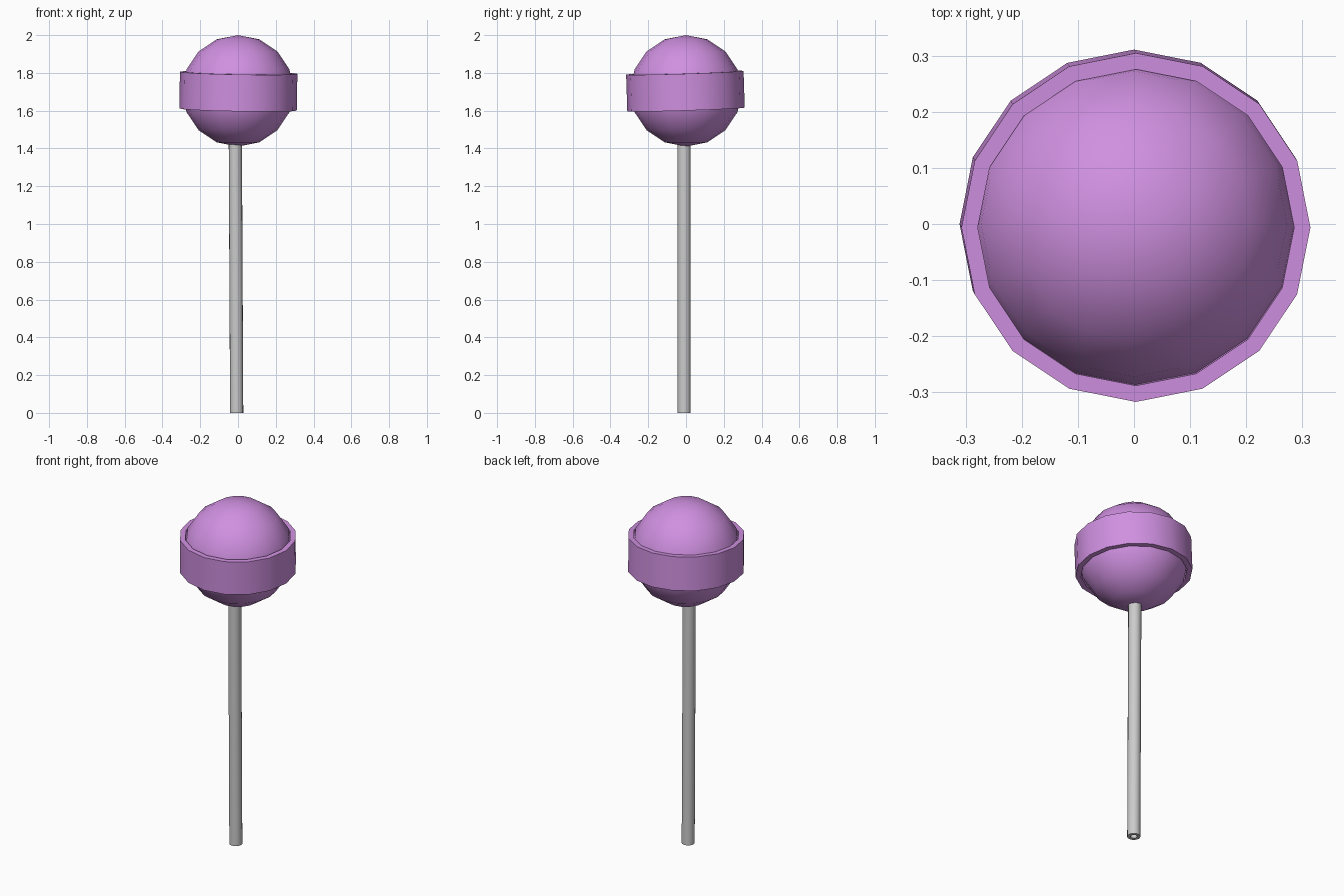
import bpy, bmesh, math

if "Cube" in bpy.data.objects:
    bpy.data.objects.remove(bpy.data.objects["Cube"])

candy = bpy.data.materials.new("candy_purple")
candy.diffuse_color = (0.63, 0.28, 0.75, 1)
candy.use_nodes = True
candy.node_tree.nodes["Principled BSDF"].inputs["Base Color"].default_value = candy.diffuse_color


def finish(bm, name, mat=None):
    bmesh.ops.recalc_face_normals(bm, faces=bm.faces[:])
    mesh = bpy.data.meshes.new(name)
    bm.to_mesh(mesh)
    bm.free()
    ob = bpy.data.objects.new(name, mesh)
    bpy.context.collection.objects.link(ob)
    if mat:
        mesh.materials.append(mat)
    bpy.ops.object.select_all(action='DESELECT')
    ob.select_set(True)
    bpy.context.view_layer.objects.active = ob
    bpy.ops.object.shade_smooth_by_angle(angle=math.radians(35))
    return ob


def tube(name, r_out, r_in, height, sides, mat=None):
    """Hollow cylinder with closed rims, standing on its origin."""
    bm = bmesh.new()
    profile = [(r_out, 0), (r_out, height), (r_in, height), (r_in, 0)]
    rings = [[bm.verts.new((r * math.cos(math.tau * i / sides),
                            r * math.sin(math.tau * i / sides), z))
              for i in range(sides)] for r, z in profile]
    for a, b in zip(rings, rings[1:] + rings[:1]):
        for i in range(sides):
            j = (i + 1) % sides
            bm.faces.new((a[i], a[j], b[j], b[i]))
    return finish(bm, name, mat)


# Candy ball
bm = bmesh.new()
bmesh.ops.create_uvsphere(bm, u_segments=16, v_segments=8, radius=0.295)
ball = finish(bm, "candy_ball", candy)
ball.location.z = 1.705

# Raised band around the ball, slightly tilted
band = tube("candy_band", 0.311, 0.282, 0.195, 16, candy)
band.location = (0, 0, 1.606)
band.rotation_euler = (0.032, 0.018, 0)

# Hollow stick, leaning slightly
stick = tube("stick", 0.035, 0.018, 1.5, 16)
stick.location = (-0.007, -0.01, 0)
stick.rotation_euler = (0, -0.005, 0)
